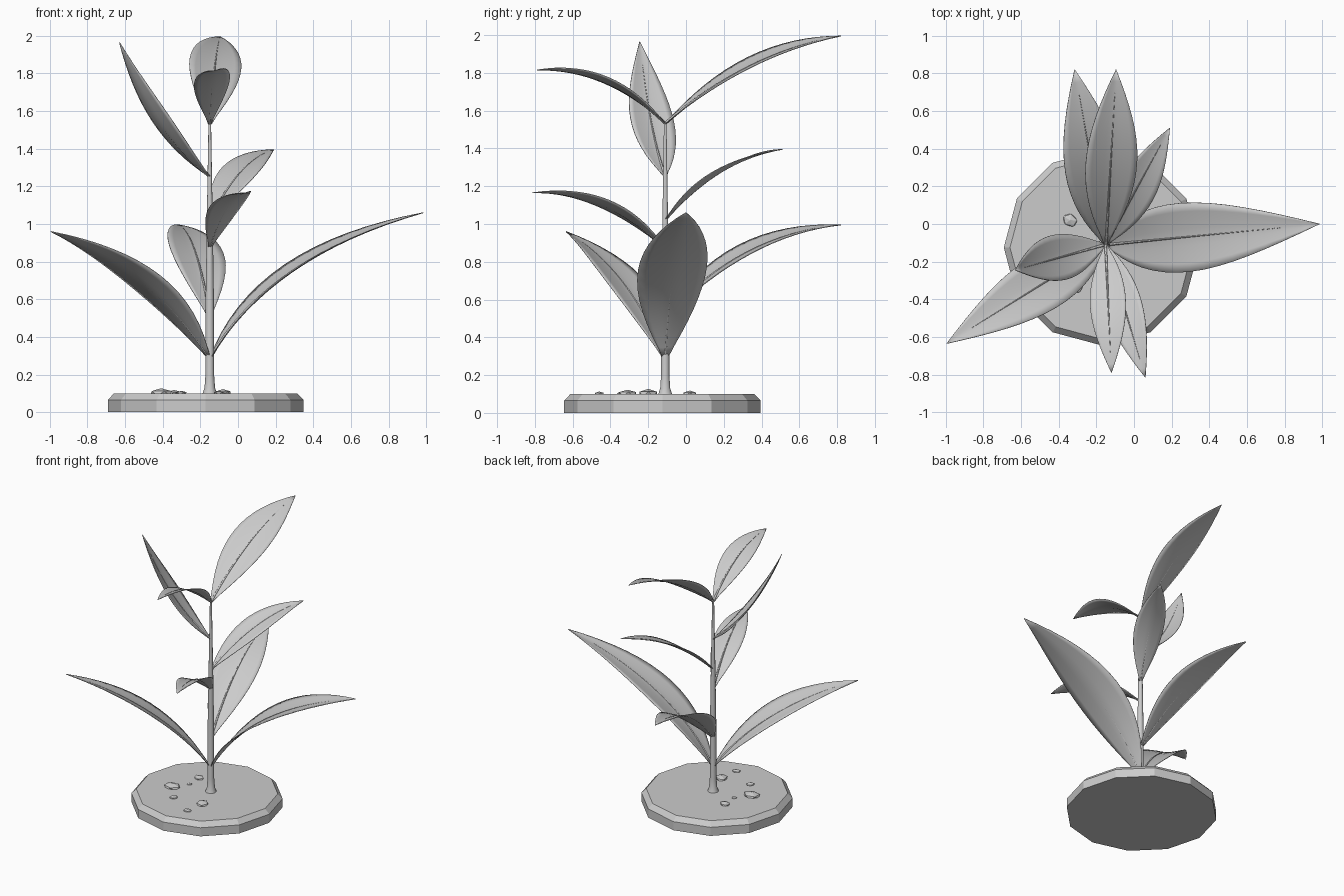
import bpy, bmesh, math
from mathutils import Vector, Matrix

cube = bpy.data.objects.get("Cube")
if cube:
    bpy.data.objects.remove(cube, do_unlink=True)

grey = bpy.data.materials.new("plain_grey")
grey.use_nodes = True
grey.diffuse_color = (0.6, 0.6, 0.6, 1)
grey.node_tree.nodes["Principled BSDF"].inputs["Base Color"].default_value = (0.6, 0.6, 0.6, 1)

STEM = Vector((-0.15, -0.11, 0))


def finish(name, bm, smooth=None):
    """Turn a bmesh into a named grey object."""
    bmesh.ops.recalc_face_normals(bm, faces=bm.faces)
    mesh = bpy.data.meshes.new(name)
    bm.to_mesh(mesh)
    bm.free()
    mesh.materials.append(grey)
    obj = bpy.data.objects.new(name, mesh)
    bpy.context.collection.objects.link(obj)
    if smooth:
        bpy.ops.object.select_all(action='DESELECT')
        obj.select_set(True)
        bpy.context.view_layer.objects.active = obj
        bpy.ops.object.shade_smooth_by_angle(angle=math.radians(smooth))
    return obj


def lathe(name, centre, profile, sides, smooth=None):
    """Stack rings of (radius, height) and cap both ends."""
    bm = bmesh.new()
    rings = []
    for r, z in profile:
        rings.append([bm.verts.new((centre[0] + r * math.cos(math.tau * i / sides),
                                    centre[1] + r * math.sin(math.tau * i / sides), z))
                      for i in range(sides)])
    for a, b in zip(rings, rings[1:]):
        for i in range(sides):
            j = (i + 1) % sides
            bm.faces.new((a[i], a[j], b[j], b[i]))
    bm.faces.new(rings[0])
    bm.faces.new(rings[-1])
    return finish(name, bm, smooth)


def leaf(name, base_z, tip, control, half_width, roll):
    """Pointed, slightly cupped blade along a bent path, with a raised midrib."""
    base, tip = STEM + Vector((0, 0, base_z)), Vector(tip)
    span = tip - base
    bend = base + Vector((span.x * control[0], span.y * control[0], span.z * control[1]))
    steps, across = 16, 8
    bm = bmesh.new()
    rows, rib = [], []
    for s in range(steps + 1):
        t = s / steps
        p = base * (1 - t) ** 2 + bend * (2 * t * (1 - t)) + tip * t * t
        tangent = ((bend - base) * (1 - t) + (tip - bend) * t).normalized()
        side = tangent.cross(Vector((0, 0, 1))).normalized()
        turn = Matrix.Rotation(math.radians(roll), 3, tangent)
        side = turn @ side
        normal = side.cross(tangent)
        w = half_width * max(math.sin(math.pi * t ** 0.96), 0) ** 0.95
        w = max(w, 0.008 * (1 - t) + 0.001)
        row = []
        for k in range(across + 1):
            u = 2 * k / across - 1
            lift = 0.14 * w * abs(u) ** 1.4
            row.append(bm.verts.new(p + side * (u * w) + normal * lift))
        rows.append(row)
        if t <= 0.9:
            rib.append((p + normal * 0.002, 1 - t))
    for a, b in zip(rows, rows[1:]):
        for k in range(across):
            bm.faces.new((a[k], a[k + 1], b[k + 1], b[k]))
    blade = finish(name, bm, 40)
    shell = blade.modifiers.new("thickness", 'SOLIDIFY')
    shell.thickness = 0.004
    shell.offset = 0

    # midrib
    curve = bpy.data.curves.new(name + "_midrib", 'CURVE')
    curve.dimensions = '3D'
    curve.bevel_depth = 0.008
    curve.bevel_resolution = 0
    spline = curve.splines.new('POLY')
    spline.points.add(len(rib) - 1)
    for point, (co, radius) in zip(spline.points, rib):
        point.co = (*co, 1)
        point.radius = radius
    curve.materials.append(grey)
    bpy.context.collection.objects.link(bpy.data.objects.new(name + "_midrib", curve))


# base disc with a chamfered rim
lathe("base_disc", (-0.172, -0.125),
      [(0.52, 0), (0.52, 0.065), (0.487, 0.1)], 12)

# stem flaring at the soil
lathe("stem", STEM,
      [(0.04, 0.095), (0.028, 0.13), (0.023, 0.2), (0.022, 0.6),
       (0.016, 1.0), (0.011, 1.3), (0.007, 1.54)], 10, 50)

# leaves: base height, tip, bend control, half width, roll
leaf("lower_left_leaf", 0.28, (0.985, 0.0, 1.06), (0.27, 0.7), 0.185, 5)
leaf("lower_right_leaf", 0.28, (-0.995, -0.635, 0.96), (0.35, 0.7), 0.15, 9)
leaf("lower_back_leaf", 0.5, (-0.315, 0.82, 0.995), (0.42, 0.9), 0.15, 9)
leaf("middle_front_leaf", 0.87, (0.06, -0.815, 1.165), (0.45, 1.05), 0.1, 9)
leaf("middle_back_leaf", 1.02, (0.19, 0.51, 1.395), (0.45, 0.85), 0.105, 9)
leaf("upper_right_leaf", 1.25, (-0.63, -0.245, 1.965), (0.62, 0.32), 0.125, 8)
leaf("top_front_leaf", 1.53, (-0.12, -0.79, 1.815), (0.45, 1.05), 0.097, 10)
leaf("top_back_leaf", 1.53, (-0.095, 0.82, 1.995), (0.47, 0.82), 0.14, 13)

# pebbles half sunk in the soil
pebbles = [(-0.41, -0.2, 0.06), (-0.335, -0.1, 0.02), (-0.34, 0.02, 0.04),
           (-0.3, -0.34, 0.03), (-0.08, -0.31, 0.05), (-0.1, -0.46, 0.03)]
for n, (x, y, r) in enumerate(pebbles):
    bm = bmesh.new()
    bmesh.ops.create_icosphere(bm, subdivisions=1, radius=r)
    place = Matrix.Translation((x, y, 0.1)) @ Matrix.Rotation(n * 1.3, 4, 'Z')
    bmesh.ops.transform(bm, verts=bm.verts,
                        matrix=place @ Matrix.Diagonal((1.1, 0.9, 0.45, 1)))
    finish(f"pebble_{n + 1}", bm)
